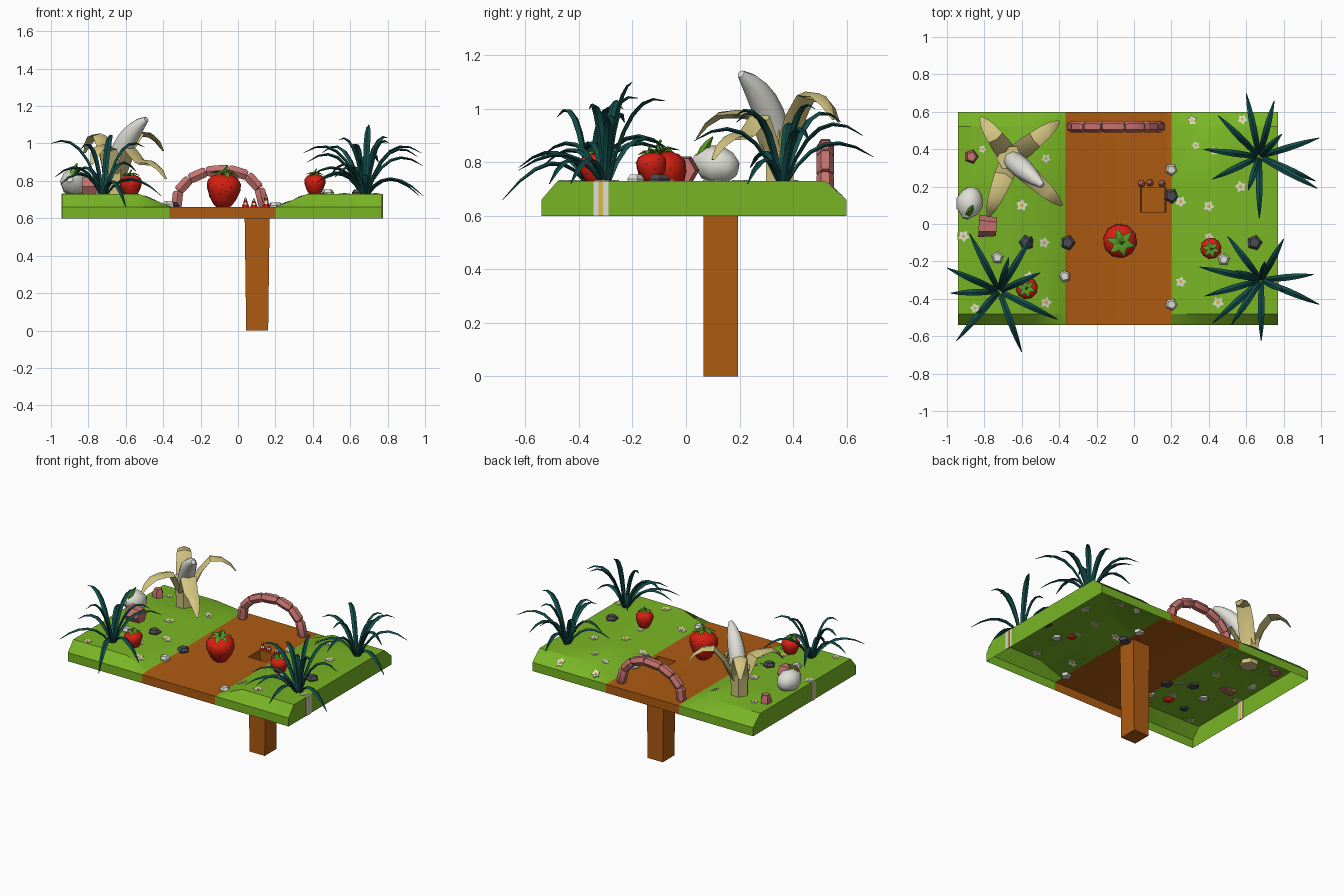
import bpy, bmesh, math, random
from mathutils import Vector as V

if "Cube" in bpy.data.objects:
    bpy.data.objects.remove(bpy.data.objects["Cube"])

random.seed(4)
COL = {"grass_green": (.19, .46, .018), "path_brown": (.42, .105, .006), "blade_teal": (.006, .075, .07),
       "peel_yellow": (.66, .56, .22), "off_white": (.74, .74, .68), "berry_red": (.68, .014, .006),
       "sausage_pink": (.56, .17, .155), "stone_grey": (.07, .07, .085), "leaf_green": (.10, .34, .02),
       "deep_yellow": (.72, .48, .06)}
NAMES = list(COL)
MATS = []
for n, c in COL.items():
    m = bpy.data.materials.new(n)
    m.diffuse_color = (*c, 1)
    m.use_nodes = True
    m.node_tree.nodes["Principled BSDF"].inputs["Base Color"].default_value = m.diffuse_color
    MATS.append(m)
GRASS, BROWN, TEAL, PEEL, WHITE, RED, PINK, GREY, LEAF, YEL = range(10)


def finish(bm, name, angle=30, fix=True):
    if fix:
        bmesh.ops.recalc_face_normals(bm, faces=bm.faces[:])
    me = bpy.data.meshes.new(name)
    bm.to_mesh(me)
    bm.free()
    for m in MATS:
        me.materials.append(m)
    ob = bpy.data.objects.new(name, me)
    bpy.context.collection.objects.link(ob)
    bpy.ops.object.select_all(action='DESELECT')
    ob.select_set(True)
    bpy.context.view_layer.objects.active = ob
    bpy.ops.object.shade_smooth_by_angle(angle=math.radians(angle))
    return ob


def sweep(bm, pts, radii, mat, sides=6, flat=1.0, phase=0.0):
    """Closed tube through pts; flat squashes its thickness."""
    pts = [V(p) for p in pts]
    d = pts[-1] - pts[0]
    side = V((-d.y, d.x, 0))
    side = side.normalized() if side.length > 1e-4 else V((1, 0, 0))
    rings = []
    for i, p in enumerate(pts):
        t = (pts[min(i + 1, len(pts) - 1)] - pts[max(i - 1, 0)]).normalized()
        n = t.cross(side).normalized()
        s = n.cross(t)
        ring = []
        for k in range(sides):
            a = phase + 2 * math.pi * k / sides
            ring.append(bm.verts.new(p + radii[i] * (s * math.cos(a) + n * math.sin(a) * flat)))
        rings.append(ring)
    fs = [bm.faces.new(rings[0][::-1]), bm.faces.new(rings[-1])]
    for a, b in zip(rings, rings[1:]):
        for k in range(sides):
            j = (k + 1) % sides
            fs.append(bm.faces.new((a[k], a[j], b[j], b[k])))
    for f in fs:
        f.material_index = mat


def bez(a, b, c, n=6):
    a, b, c = V(a), V(b), V(c)
    return [a * (1 - t) ** 2 + b * 2 * t * (1 - t) + c * t * t for t in [i / n for i in range(n + 1)]]


def clamp(v):
    return max(0, min(1, v))


def height(x, y):
    fx = clamp((-.35 - x) / .18) if x < -.1 else clamp((x - .2) / .17)
    fy = min(clamp((y + .54) / .06), clamp((.6 - y) / .08))
    return .66 + .07 * fx * fy


# ground shell: banks either side of a sunken path, open below, with a square hole
XS = [-.94, -.53, -.365, -.35, .035, .17, .2, .37, .77]
YS = [-.54, -.48, .065, .195, .52, .6]
bm = bmesh.new()
g = [[bm.verts.new((x, y, height(x, y))) for y in YS] for x in XS]
for i in range(len(XS) - 1):
    for j in range(len(YS) - 1):
        if (i, j) != (4, 2):
            bm.faces.new((g[i][j], g[i + 1][j], g[i + 1][j + 1], g[i][j + 1]))
n, m = len(XS), len(YS)
rim = ([g[i][0] for i in range(n)] + [g[-1][j] for j in range(1, m)]
       + [g[i][-1] for i in range(n - 2, -1, -1)] + [g[0][j] for j in range(m - 2, 0, -1)])
low = [bm.verts.new((v.co.x, v.co.y, .6)) for v in rim]
for k in range(len(rim)):
    j = (k + 1) % len(rim)
    bm.faces.new((low[k], low[j], rim[j], rim[k]))
for f in bm.faces:
    f.material_index = BROWN if -.366 < f.calc_center_median().x < .2 else GRASS
# deep cup under the hole
hole = [g[4][2], g[5][2], g[5][3], g[4][3]]
foot = [bm.verts.new((.1025 + (v.co.x - .1025) * .87, v.co.y, 0)) for v in hole]
cup = [bm.faces.new((hole[k], hole[(k + 1) % 4], foot[(k + 1) % 4], foot[k])) for k in range(4)]
cup.append(bm.faces.new(foot))
for f in cup:
    f.material_index = BROWN
finish(bm, "ground_and_cup")

# daisies: thin plates following the ground
bm = bmesh.new()


def plate(pts, t, mat):
    up, dn = ([bm.verts.new((x, y, height(x, y) + s * t)) for x, y in pts] for s in (1, -1))
    fs = [bm.faces.new(up), bm.faces.new(dn[::-1])]
    for k in range(len(pts)):
        j = (k + 1) % len(pts)
        fs.append(bm.faces.new((dn[k], dn[j], up[j], up[k])))
    for f in fs:
        f.material_index = mat


for x, y in [(-.465, .565), (-.47, .35), (-.81, .4), (-.91, -.065), (-.48, -.1), (.31, .555), (.33, .42),
             (.43, .39), (.25, .12), (.4, .095), (.4, -.07), (.25, -.31), (.57, .2), (-.56, -.28),
             (.58, .56), (.735, -.315), (-.6, .1), (-.85, -.45), (.45, -.42), (-.47, -.42)]:
    r, a0 = random.uniform(.022, .034), random.random() * 6
    plate([(x + r * q * math.cos(a0 + k * math.pi / 5), y + r * q * math.sin(a0 + k * math.pi / 5))
           for k, q in enumerate([1, .6] * 5)], .003, WHITE)
    plate([(x + r * .35 * math.cos(k * 1.047), y + r * .35 * math.sin(k * 1.047)) for k in range(6)], .0045, YEL)
# daisy stripes running down the side walls
for x, y, h in [(.77, -.318, .028), (-.94, -.065, .02)]:
    for w, t, mat in [(h, .003, WHITE), (h * .3, .0045, YEL)]:
        c = bmesh.ops.create_cube(bm, size=1)["verts"]
        for v in c:
            v.co = V((x + v.co.x * 2 * t, y + v.co.y * 2 * w, .665 + v.co.z * .13))
        for f in {f for v in c for f in v.link_faces}:
            f.material_index = mat
finish(bm, "daisies")

# spiky plants: base, then leaf tips (dx, dy, z)
PLANTS = [
    ((.67, .36), [(-.07, .34, .82), (.08, .3, .9), (.32, .1, .88), (.3, -.13, .72), (.31, -.17, .95), (0, -.33, .88),
                  (-.25, -.12, .78), (-.3, .04, .9), (-.22, .22, .95), (.12, .12, 1.0), (-.06, -.18, .97)]),
    ((-.72, -.36), [(-.16, .31, .82), (.175, .295, .85), (.31, -.15, .72), (.12, -.325, .66), (-.23, -.265, .78),
                    (-.28, .125, 1.0), (-.26, -.01, .82), (.22, .1, .98), (.05, .18, 1.04), (-.12, -.12, .97)]),
    ((.68, -.3), [(-.18, .235, .84), (.12, .22, 1.03), (.28, .03, .93), (.31, -.13, .72), (0, -.325, .77),
                  (-.26, -.23, .79), (-.3, -.085, .82), (-.33, .07, .95), (.02, .1, 1.1), (-.16, -.24, .82),
                  (.13, -.06, 1.0), (-.14, .05, 1.02)])]
for i, ((x, y), tips) in enumerate(PLANTS):
    bm = bmesh.new()
    for dx, dy, z in tips:
        top = max(.9, min(1.08, z + .14))
        path = bez((x + dx * .04, y + dy * .04, .72), (x + dx * .4, y + dy * .4, top), (x + dx, y + dy, z))
        sweep(bm, path, [.012, .015, .017, .018, .016, .011, .002], TEAL, 4, .45)
    finish(bm, f"spiky_plant_{i + 1}", 40)

# peeled banana
bm = bmesh.new()
bx, by = -.66, .35
sweep(bm, [(bx, by, .7), (bx, by, .8), (bx, by, .92)], [.06, .06, .075], PEEL, 6)
for tx, ty, tz in [(-.82, .57, .97), (-.4, .55, .98), (-.385, .1, .83), (-.78, .04, .91)]:
    d = V((tx - bx, ty - by, 0))
    b = V((bx, by, 0))
    path = [b + d * q + V((0, 0, z)) for q, z in
            [(.12, .84), (.3, .97), (.5, tz + .07), (.72, tz + .065), (.88, tz + .03), (1, tz - .02)]]
    sweep(bm, path, [.05, .052, .046, .038, .026, .008], PEEL, 4, .35)
flesh = bez((bx, by, .86), (-.6, .3, 1.06), (-.49, .205, 1.13), 6)
sweep(bm, flesh, [.05, .054, .056, .054, .046, .034, .015], WHITE, 8)
finish(bm, "peeled_banana", 46)

# sausage arch over the path
bm = bmesh.new()
P = [(-.33, .655), (-.32, .745), (-.26, .81), (-.17, .85), (-.05, .86), (.05, .83), (.115, .76), (.14, .655)]
for (x0, z0), (x1, z1) in zip(P, P[1:]):
    a, b = V((x0, .52, z0)), V((x1, .52, z1))
    sweep(bm, [a.lerp(b, t) for t in (0, .12, .88, 1)], [.024, .032, .032, .024], PINK, 6)
# cut sausage chunks
sweep(bm, [(-.87, .36, .72), (-.87, .36, .755), (-.87, .36, .785)], [.04, .036, .026], PINK, 5)
sweep(bm, [(-.83, -.01, .77), (-.735, -.015, .77)], [.06, .05], PINK, 6)
finish(bm, "sausages")


# strawberries with leafy crowns and seeds
def strawberry(name, tip, crown, r, seeds):
    bm = bmesh.new()
    tip, crown = V(tip), V(crown)
    ax = crown - tip
    prof = [(0, .3), (.1, .55), (.3, .8), (.55, .98), (.75, 1), (.9, .8), (1, .4)]
    sweep(bm, [tip + ax * t for t, _ in prof], [r * q for _, q in prof], RED, 10)
    u = ax.orthogonal().normalized()
    w = ax.normalized().cross(u)
    for k in range(6):
        a = k * 1.047
        o = u * math.cos(a) + w * math.sin(a)
        sweep(bm, [crown, crown + o * r * .4 + ax * .07, crown + o * r * .85 - ax * .02],
              [r * .12, r * .22, r * .03], LEAF, 4, .3)
    sweep(bm, [crown, crown + ax * .15, crown + ax * .25 + u * r * .2], [r * .1, r * .08, r * .06], LEAF, 5)
    for k in range(seeds):
        a, t, q = k * 2.4, .3 + .5 * k / seeds, .8 + .2 * min(1, k / seeds * 2)
        o = u * math.cos(a) + w * math.sin(a)
        c = tip + ax * t + o * r * q * .97
        sweep(bm, [c - ax * .018, c, c + ax * .018], [.0005, .0045, .0005], YEL, 4)
    finish(bm, name, 50)


strawberry("large_strawberry", (-.085, -.07, .655), (-.07, -.1, .835), .092, 34)
strawberry("right_strawberry", (.41, -.12, .72), (.412, -.135, .835), .057, 14)
strawberry("left_strawberry", (-.57, -.335, .715), (-.575, -.345, .83), .06, 14)

# garlic bulb with a green shoot
bm = bmesh.new()
a, b = V((-.86, .19, .775)), V((-.9, .03, .81))
sweep(bm, [a.lerp(b, t) for t in (0, .15, .45, .75, .92, 1)], [.03, .055, .074, .062, .03, .018], WHITE, 8)
sweep(bm, bez(b.lerp(a, .15), (-.88, .06, .85), (-.86, .1, .895), 4), [.022, .02, .018, .013, .003], LEAF, 5)
finish(bm, "garlic_bulb", 50)

# stones: low faceted lumps
bm = bmesh.new()
STONES = {GREY: [(-.575, -.1), (-.355, -.1), (.2, .15), (.645, -.1)],
          WHITE: [(.2, .29), (-.37, -.28), (.2, -.43), (.48, -.19), (-.73, -.18)]}
for mat, spots in STONES.items():
    for x, y in spots:
        z, r = height(x, y), (.042 if mat == GREY else .034)
        sweep(bm, [(x, y, z - .012), (x, y, z + .008), (x, y, z + .025)], [r * .9, r, r * .65], mat, 5,
              1, random.random() * 6)
finish(bm, "stones")

# striped marker cones behind the hole
bm = bmesh.new()
for x, y, h in [(.04, .215, .05), (.085, .22, .045), (.15, .215, .07)]:
    for k in range(4):
        r0, r1 = (.02 - .004 * q for q in (k, k + 1))
        sweep(bm, [(x, y, .66 + h * k / 4), (x, y, .66 + h * (k + 1) / 4)], [r0, r1], (RED, WHITE)[k % 2], 6)
finish(bm, "marker_cones")
